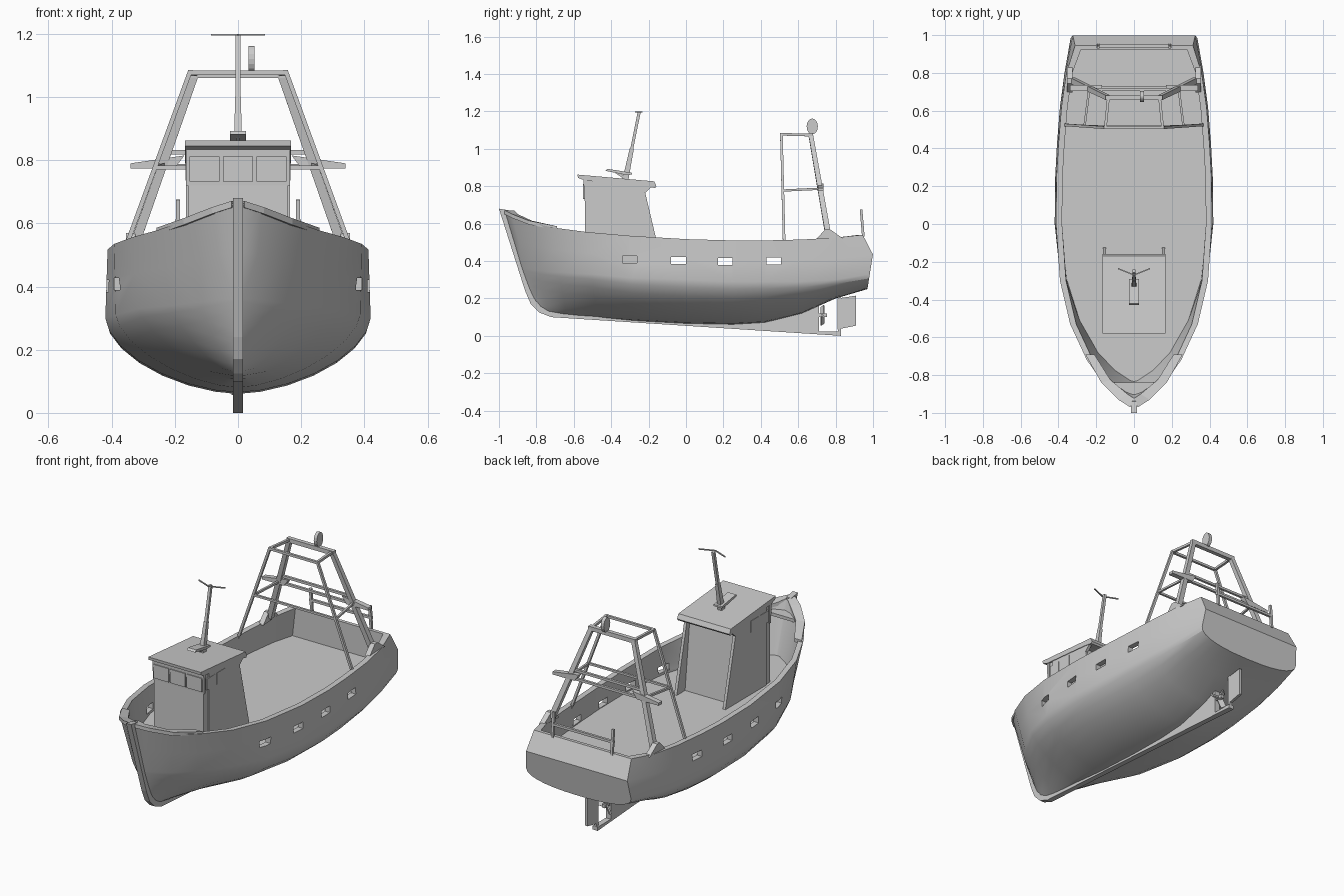
import bpy, bmesh, math
from mathutils import Vector, Matrix

if "Cube" in bpy.data.objects:
    bpy.data.objects.remove(bpy.data.objects["Cube"])


def mesh_object(name, verts, faces):
    bm = bmesh.new()
    vs = [bm.verts.new(v) for v in verts]
    for f in faces:
        bm.faces.new([vs[i] for i in f])
    bmesh.ops.recalc_face_normals(bm, faces=bm.faces)
    me = bpy.data.meshes.new(name)
    bm.to_mesh(me)
    bm.free()
    ob = bpy.data.objects.new(name, me)
    bpy.context.collection.objects.link(ob)
    return ob


def prism(name, pts, lo, hi, axis='x'):
    """Extrude a 2D outline from lo to hi along an axis."""
    place = {'x': lambda p, d: (d, p[0], p[1]),
             'y': lambda p, d: (p[0], d, p[1]),
             'z': lambda p, d: (p[0], p[1], d)}[axis]
    n = len(pts)
    verts = [place(p, d) for d in (lo, hi) for p in pts]
    faces = [list(range(n)), list(range(n, 2 * n))]
    faces += [[i, (i + 1) % n, n + (i + 1) % n, n + i] for i in range(n)]
    return mesh_object(name, verts, faces)


def box(name, x0, x1, y0, y1, z0, z1):
    return prism(name, [(x0, y0), (x1, y0), (x1, y1), (x0, y1)], z0, z1, 'z')


def bar(name, a, b, w, d=None, w2=None):
    """Square bar from a to b, optionally tapering from w to w2."""
    a, b = Vector(a), Vector(b)
    t = (b - a).normalized()
    ref = Vector((0, 1, 0)) if abs(t.y) < 0.9 else Vector((0, 0, 1))
    u = t.cross(ref).normalized()
    v = t.cross(u)
    d = d or w
    s = (w2 or w) / w
    c = [(-1, -1), (1, -1), (1, 1), (-1, 1)]
    verts = [p + (u * i * w + v * j * d) * k / 2 for p, k in ((a, 1), (b, s)) for i, j in c]
    faces = [(0, 1, 2, 3), (4, 5, 6, 7)] + [(i, (i + 1) % 4, 4 + (i + 1) % 4, 4 + i) for i in range(4)]
    return mesh_object(name, verts, faces)


def lerp(a, b, t):
    return a + (b - a) * t


# Hull stations: keel y, keel z, sheer y, sheer z, sheer beam, bilge beam, bilge z, fullness
ST = [(-.83, .20, -.97, .665, .012, .012, .36, 1.0),
      (-.80, .15, -.93, .645, .075, .050, .36, 1.1),
      (-.74, .12, -.84, .610, .165, .125, .35, 1.2),
      (-.64, .11, -.72, .580, .250, .215, .34, 1.3),
      (-.48, .10, -.53, .555, .338, .315, .33, 1.4),
      (-.28, .08, -.30, .535, .392, .387, .31, 1.6),
      (0.00, .065, 0.0, .517, .413, .420, .30, 1.7),
      (.25, .06, .25, .510, .410, .417, .29, 1.7),
      (.42, .07, .42, .510, .400, .408, .29, 1.7),
      (.62, .12, .62, .515, .384, .392, .29, 1.8),
      (.80, .20, .80, .525, .358, .368, .30, 2.0),
      (.97, .25, .945, .540, .312, .336, .33, 2.4)]
DECK, WALL, SEG = .375, .032, 7
INSET = {0: .05, 1: .03, 2: .015, len(ST) - 1: -.02}


def section(k):
    yk, zk, ys, zs, bs, bm_, zb, n = ST[k]
    last = k == len(ST) - 1

    def y_at(z):
        if last:
            return lerp(.97, 1.0, (z - .25) / .19) if z < .44 else lerp(1.0, .945, (z - .44) / .10)
        return lerp(yk, ys, (z - zk) / (zs - zk))
    pts = []
    for i in range(SEG + 1):
        a = i / SEG * math.pi / 2
        z = zb - (zb - zk) * max(math.cos(a), 0) ** (2 / n)
        pts.append((bm_ * math.sin(a) ** (2 / n), y_at(z), z))
    zm = (zb + zs) / 2
    pts += [((bm_ + bs) / 2, y_at(zm), zm), (bs, ys, zs)]
    dy = INSET.get(k, 0)
    xd = lerp(bm_, bs, (DECK - zb) / (zs - zb))
    pts.append((max(bs - WALL, .005), ys + dy, zs))
    pts.append((max(xd - WALL, .004), (.925 if last else y_at(DECK) + dy), DECK))
    return pts


# Hull shell with bulwark and deck
rings = [section(k) for k in range(len(ST))]
m = len(rings[0])
verts, faces = [], []
for r in rings:
    verts += [(x, y, z) for x, y, z in r] + [(-x, y, z) for x, y, z in r[1:]]
size = 2 * m - 1
R = lambda k, i: k * size + i
L = lambda k, i: k * size + (i if i == 0 else m - 1 + i)
for k in range(len(ST) - 1):
    for S in (R, L):
        faces += [(S(k, i), S(k, i + 1), S(k + 1, i + 1), S(k + 1, i)) for i in range(m - 1)]
    faces.append((R(k, m - 1), L(k, m - 1), L(k + 1, m - 1), R(k + 1, m - 1)))
for k in (0, len(ST) - 1):
    faces.append((R(k, 0), R(k, 1), L(k, 1)))
    faces += [(R(k, i), R(k, i + 1), L(k, i + 1), L(k, i)) for i in range(1, m - 1)]
hull = mesh_object("hull", verts, faces)

# Freeing ports cut through the bulwarks
for y, z in ((-.30, .408), (-.04, .402), (.21, .398), (.47, .401)):
    cutter = box("port_cutter", -.6, .6, y - .039, y + .039, z - .019, z + .019)
    cutter.hide_render = True
    mod = hull.modifiers.new("port", 'BOOLEAN')
    mod.operation, mod.solver, mod.object = 'DIFFERENCE', 'EXACT', cutter
    bpy.context.view_layer.objects.active = hull
    bpy.ops.object.modifier_apply(modifier=mod.name)
    bpy.data.objects.remove(cutter)
bpy.ops.object.select_all(action='DESELECT')
hull.select_set(True)
bpy.context.view_layer.objects.active = hull
bpy.ops.object.shade_smooth_by_angle(angle=math.radians(28))

# Keel, stem and rudder shoe
prism("keel", [(-1, .68), (-.86, .24), (-.83, .17), (-.785, .125), (-.72, .10), (.71, .008), (.83, 0),
               (.83, .022), (.71, .022), (.71, .18), (.4, .10), (-.6, .14), (-.74, .17), (-.80, .25),
               (-.94, .67)], -.016, .016)
prism("rudder", [(.81, .035), (.91, .055), (.91, .215), (.81, .20)], -.008, .008)
bar("rudder_stock", (0, .82, .01), (0, .82, .25), .016)

# Propeller
bar("propeller_shaft", (0, .69, .11), (0, .755, .11), .02)
for i in range(3):
    a = math.radians(90 + 120 * i)
    blade = bar("propeller_blade", (0, 0, 0), (0, 0, .055), .03, .008)
    blade.matrix_world = Matrix.Translation((0, .73, .11)) @ Matrix.Rotation(a, 4, 'Y') @ Matrix.Rotation(.6, 4, 'Z')

# Bow rail caps and breasthook
for s in (1, -1):
    v, f = [], []
    for k in range(4):
        _, _, ys, zs, bs = ST[k][:5]
        ys += .03 if k == 3 else 0
        dy = INSET.get(k, 0)
        xi = max(bs - .04, .004)
        v += [(s * (bs + .008), ys, zs - .015), (s * (bs + .008), ys, zs + .006),
              (s * xi, ys + dy, zs + .006), (s * xi, ys + dy, zs - .015)]
    for k in range(3):
        f += [(4 * k + i, 4 * k + (i + 1) % 4, 4 * k + 4 + (i + 1) % 4, 4 * k + 4 + i) for i in range(4)]
    mesh_object("bow_rail_cap", v, f + [(0, 1, 2, 3), (12, 13, 14, 15)])
prism("breasthook", [(-.01, -.94), (.01, -.94), (.135, -.84), (-.135, -.84)], .592, .61, 'z')

# Wheelhouse body, rear wing walls and roof
prism("wheelhouse", [(-.54, .36), (-.54, .84), (-.25, .815), (-.20, .36)], -.158, .158)
for s in (1, -1):
    x0, x1 = sorted((s * .147, s * .164))
    prism("wing_wall", [(-.5, .36), (-.5, .83), (-.18, .80), (-.218, .765), (-.122, .36)], x0, x1)
    for y in (-.52, -.43):
        x0, x1 = sorted((s * .15, s * .166))
        box("side_window", x0, x1, y, y + .075, .735, .80)
prism("roof", [(-.58, .862), (-.578, .845), (-.54, .83), (-.22, .80), (-.165, .79), (-.158, .80), (-.17, .826)],
      -.168, .168)

# Front windows: frame and pane
prism("window_band", [(-.53, .72), (-.543, .72), (-.548, .835), (-.53, .835)], -.164, .164)
for x in (-.106, 0, .106):
    box("window_pane", x - .048, x + .048, -.552, -.53, .733, .812)

# Mast, radar platform and antenna
bar("mast_lower", (0, -.325, .83), (0, -.29, 1.0), .026, .032, .018)
bar("mast_upper", (0, -.29, 1.0), (0, -.25, 1.198), .016)
prism("radar_platform", [(-.43, .882), (-.42, .893), (-.29, .872), (-.29, .862), (-.33, .862)], -.026, .026)
bar("platform_bracket", (0, -.38, .88), (0, -.32, .84), .014)
for s in (1, -1):
    bar("antenna", (0, -.27, 1.197), (s * .085, -.236, 1.197), .006)

# Stern gantry, mirrored halves
for s in (1, -1):
    bar("rear_leg", (s * .325, .76, .54), (s * .135, .667, 1.075), .03, .03, .024)
    bar("fore_leg", (s * .368, .525, .49), (s * .152, .51, 1.08), .014)
    x0, x1 = sorted((s * .325, s * .355))
    prism("leg_gusset", [(.695, .515), (.84, .52), (.77, .57), (.745, .57)], x0, x1)
    bar("top_side_bar", (s * .152, .505, 1.078), (s * .135, .675, 1.073), .014)
    bar("mid_side_bar", (s * .262, .518, .777), (s * .235, .73, .787), .012)
    prism("boom_wing", [(s * .17, .815), (s * .34, .79), (s * .34, .774), (s * .2, .774)], .705, .735, 'y')
bar("rear_top_bar", (-.15, .668, 1.072), (.15, .668, 1.072), .024)
bar("fore_top_bar", (-.158, .51, 1.077), (.158, .51, 1.077), .014)
bar("fore_mid_bar", (-.262, .518, .777), (.262, .518, .777), .012)
bar("rear_mid_bar", (-.30, .72, .781), (.30, .72, .781), .014)
bar("rear_upper_bar", (-.235, .712, .825), (.235, .712, .825), .014)

# Gantry lamp
lamp = prism("gantry_lamp", [(.675 + .03 * math.cos(i * math.pi / 8), 1.12 + .042 * math.sin(i * math.pi / 8))
                             for i in range(16)], .033, .052)

# Stern rail
for s in (1, -1):
    bar("stern_post", (s * .19, .948, .53), (s * .19, .936, .675), .014)
bar("stern_bar", (-.2, .942, .605), (.2, .942, .605), .014)
